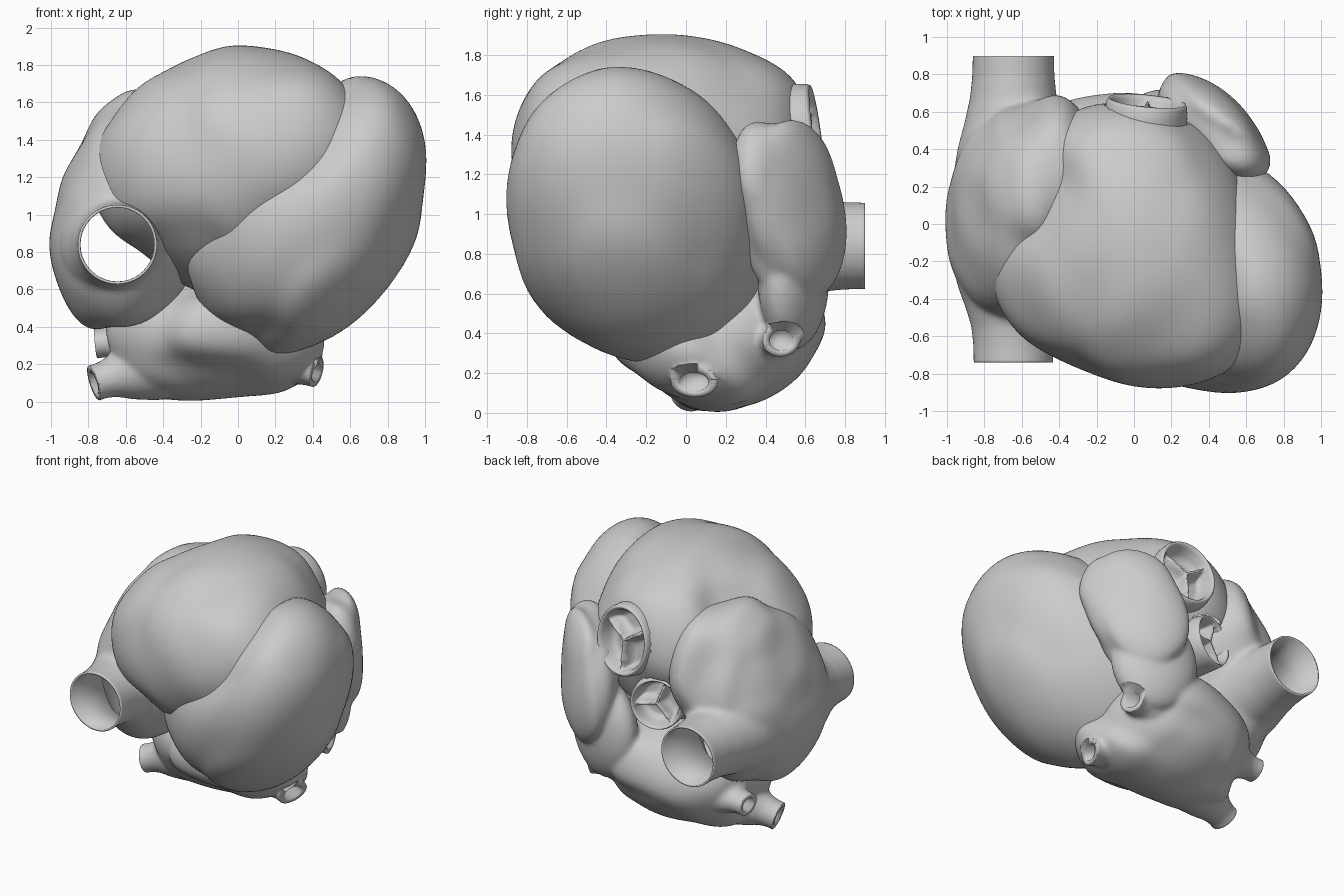
import bpy, bmesh, math
from mathutils import Vector, Matrix

if "Cube" in bpy.data.objects:
    bpy.data.objects.remove(bpy.data.objects["Cube"])


def finish(name, bm):
    me = bpy.data.meshes.new(name)
    bm.to_mesh(me)
    bm.free()
    for p in me.polygons:
        p.use_smooth = True
    ob = bpy.data.objects.new(name, me)
    bpy.context.collection.objects.link(ob)
    return ob


def chamber(name, centre, half, skew=(0, 0, 0), through=(), holes=(), s=0.05):
    """Skewed ellipsoid, gently pulled so that it passes through the given points.
    half = half extents, skew = xy, xz, yz shear terms, holes = (point, direction, radius)."""
    c = Vector(centre)
    xy, xz, yz = skew
    a = half[0]
    b, g = xy / a, xz / a
    d = math.sqrt(half[1] ** 2 - b * b)
    e = (yz - b * g) / d
    f = math.sqrt(half[2] ** 2 - g * g - e * e)
    L = Matrix(((a, 0, 0), (b, d, 0), (g, e, f)))
    inv = L.inverted()
    hints = []
    for p in through:
        v = inv @ (Vector(p) - c)
        hints.append((v.normalized(), v.length))
    bm = bmesh.new()
    bmesh.ops.create_icosphere(bm, subdivisions=6 if holes else 5, radius=1)
    for v in bm.verts:
        u = v.co.normalized()
        total, weight = 0.03, 0.03
        for h, ratio in hints:
            w = math.exp((u.dot(h) - 1) / s)
            total += w * ratio
            weight += w
        v.co = c + L @ (u * (total / weight))
    dead = set()
    for point, direction, radius in holes:
        o, n = Vector(point), Vector(direction).normalized()
        for v in bm.verts:
            q = v.co - o
            t = q.dot(n)
            if t > -0.2 and (q - n * t).length < radius:
                dead.add(v)
    if dead:
        bmesh.ops.delete(bm, geom=list(dead), context='VERTS')
    return finish(name, bm)


def tube(name, path, n=40, squash=1.0):
    """Closed solid through (x, y, z, radius) stations, facing from last to first."""
    pts = [Vector(p[:3]) for p in path]
    q = (pts[0] - pts[-1]).to_track_quat('Z', 'Y')
    bm = bmesh.new()
    rings = []
    for p, st in zip(pts, path):
        rings.append([bm.verts.new(p + q @ Vector((
            st[3] * math.cos(2 * math.pi * i / n),
            st[3] * squash * math.sin(2 * math.pi * i / n), 0))) for i in range(n)])
    for r0, r1 in zip(rings, rings[1:]):
        for i in range(n):
            j = (i + 1) % n
            bm.faces.new((r0[i], r1[i], r1[j], r0[j]))
    bm.faces.new(rings[0])
    bm.faces.new(rings[-1])
    bmesh.ops.recalc_face_normals(bm, faces=bm.faces[:])
    return finish(name, bm)


def hide(ob):
    ob.hide_render = True
    ob.hide_viewport = True
    return ob


def bore(name, tip, inward, r, depth, squash=1.0, trim=1.8):
    """Cutter: trims everything beyond the tip and drills a hole inward."""
    t, d = Vector(tip), Vector(inward).normalized()
    path = [(*(t - d * 0.1), r * trim), (*t, r * trim), (*(t + d * 0.0005), r), (*(t + d * depth), r * 0.99)]
    return hide(tube(name, path, 40, squash))


def fuse(name, parts, voxel, soften, cutters):
    """Merge solids into one smooth skin, then open the vessel ends."""
    bm = bmesh.new()
    for p in parts:
        bm.from_mesh(p.data)
        bpy.data.objects.remove(p)
    ob = finish(name, bm)
    m = ob.modifiers.new("skin", 'REMESH')
    m.mode = 'VOXEL'
    m.voxel_size = voxel
    m.use_smooth_shade = True
    m = ob.modifiers.new("soften", 'SMOOTH')
    m.factor = 0.5
    m.iterations = soften
    for c in cutters:
        m = ob.modifiers.new("opening", 'BOOLEAN')
        m.operation = 'DIFFERENCE'
        m.solver = 'EXACT'
        m.object = c
    return ob


def valve(name, centre, normal, r, turn, stretch=1.0):
    """Three hollow cusps separated by ridges, inside a rim with an outer skirt."""
    q = Vector(normal).to_track_quat('Z', 'Y')
    c = Vector(centre)
    n, m = 96, 20
    bm = bmesh.new()

    def ring(rad, depth):
        out = []
        for i in range(n):
            t = 2 * math.pi * i / n
            a = t + turn
            out.append(bm.verts.new(c + q @ Vector((
                rad * math.cos(a), stretch * rad * math.sin(a), depth(t)))))
        return out

    rings = []
    for k in range(1, m + 1):
        def cusp(t, rad=r * k / m, lift=0.02 * (k == m)):
            gap = min(rad * abs(math.sin(1.5 * t)) * 0.8, r - rad)
            x = min(1, max(0, gap - 0.01) / 0.05)
            return lift - 0.02 - 0.1 * math.sqrt(x * (2 - x))
        rings.append(ring(r * k / m, cusp))
    for scale, z in ((1.06, 0.008), (1.11, -0.01), (1.14, -0.06), (1.2, -0.3)):
        rings.append(ring(r * scale, lambda t, z=z: z))
    mid = bm.verts.new(c + q @ Vector((0, 0, -0.02)))
    for i in range(n):
        j = (i + 1) % n
        bm.faces.new((mid, rings[0][i], rings[0][j]))
        for r0, r1 in zip(rings, rings[1:]):
            bm.faces.new((r0[i], r1[i], r1[j], r0[j]))
    return finish(name, bm)


# Outflow valves at the back
PULM, PULM_N, PULM_R = (0.07, 0.65, 1.41), (0.1, 1, 0.14), 0.195
AORT, AORT_N, AORT_R = (-0.18, 0.61, 0.99), (-0.3, 1, 0.05), 0.165
valve("pulmonary_valve", PULM, PULM_N, PULM_R, 0.5, 1.15)
valve("aortic_valve", AORT, AORT_N, AORT_R, 1.2)
valve_holes = [(PULM, PULM_N, PULM_R * 1.08), (AORT, AORT_N, AORT_R * 1.08)]

# Ventricles
chamber("right_ventricle", (-0.05, -0.1, 1.22), (0.68, 0.75, 0.68), through=[
    (0.05, -0.1, 1.9), (-0.3, -0.1, 1.81), (0.4, -0.15, 1.79), (0.2, -0.45, 1.82),
    (-0.6, -0.3, 1.6), (0, 0.3, 1.81), (0.06, 0.6, 1.65), (-0.2, 0.61, 1.55),
    (0.57, -0.65, 1.64), (0.58, -0.8, 1.46), (0.4, -0.87, 1.35), (0.2, -0.85, 1.27),
    (0, -0.82, 1.18), (0.2, -0.82, 1.45), (-0.4, -0.7, 1.15), (-0.62, -0.58, 1.15),
    (-0.74, -0.42, 1.3), (-0.5, 0.1, 1.55), (-0.27, 0.6, 1.38), (0.5, 0.25, 1.5),
    (0.33, 0.54, 1.38), (-0.3, -0.55, 0.85), (0.58, -0.4, 1.71), (0.2, -0.7, 0.98),
    (0.45, -0.74, 1.12), (0.57, -0.1, 1.6), (-0.15, 0.53, 1.0), (0.07, 0.57, 1.38),
    (0.15, 0.52, 1.1), (0, 0.25, 0.7), (-0.4, 0.2, 0.9)], holes=valve_holes)
chamber("left_ventricle", (0.36, -0.27, 1.01), (0.64, 0.64, 0.73), (-0.06, 0.18, -0.05), [
    (1, -0.35, 1.2), (0.7, -0.38, 1.74), (0.91, -0.4, 1.6), (0.3, -0.25, 0.28),
    (0, -0.35, 0.4), (-0.28, -0.5, 0.72), (-0.14, -0.45, 0.54), (-0.05, -0.6, 0.56),
    (-0.22, -0.25, 0.62), (0.6, -0.3, 0.4), (0.9, -0.35, 0.75), (0.55, -0.9, 1.08),
    (0.66, -0.71, 1.63), (0.55, -0.7, 0.58), (0.6, 0.33, 1.1), (0.57, 0.2, 1.45),
    (0.3, 0.38, 0.64), (0.4, 0, 0.32), (0.35, 0.22, 0.44), (0.9, 0.05, 1.15),
    (0.7, 0.3, 1.1), (0.25, -0.86, 0.98), (0.05, -0.81, 0.93), (0.9, -0.68, 1.1),
    (0.78, -0.83, 1.1), (0, -0.74, 0.78), (0.3, -0.3, 1.5), (0.45, -0.6, 1.5),
    (0.3, -0.76, 1.25), (0.7, -0.1, 1.67)])

# Right atrium: hollow, with the two great veins opening front and back
X, Z = -0.645, 0.84
BODY = Vector((-0.62, 0.05, 1.0))
body = chamber("atrium_body", BODY, (0.37, 0.58, 0.6), through=[
    (-1, 0, 0.75), (-0.96, 0, 1.1), (-0.84, 0.05, 1.36), (-0.72, 0.2, 1.56),
    (-0.72, -0.2, 1.48), (-0.86, -0.2, 1.27), (-0.55, 0.3, 1.65), (-0.33, 0.57, 1.54),
    (-0.29, 0.62, 1.25), (-0.6, 0, 0.41), (-0.86, -0.1, 0.45), (-0.28, -0.15, 0.65),
    (-0.96, -0.25, 0.72), (-0.9, -0.36, 1.0), (-0.74, -0.42, 1.25), (-0.6, -0.38, 0.45),
    (-0.6, 0.56, 1.3), (-0.92, 0.4, 0.9), (-0.86, 0.35, 1.25), (-0.6, 0.52, 0.58),
    (-0.42, 0.55, 0.9)])
hollow = hide(body.copy())
hollow.data = body.data.copy()
hollow.name = "atrium_hollow"
bpy.context.collection.objects.link(hollow)
for v in hollow.data.vertices:
    v.co = BODY + (v.co - BODY) * 0.92
front = tube("front_vein", [(X, -0.78, Z, 0.214), (X, -0.66, Z, 0.214), (X, -0.55, Z, 0.225),
                            (X, -0.45, Z, 0.255), (X, -0.33, Z, 0.3), (X, -0.15, Z, 0.33)])
back = tube("back_vein", [(X, 0.94, Z, 0.218), (X, 0.8, Z, 0.22), (X, 0.68, Z, 0.232),
                          (X, 0.55, Z, 0.26), (X, 0.4, Z, 0.3), (X, 0.2, Z, 0.33)])
fuse("right_atrium", [body, front, back], 0.018, 12, [
    hollow,
    bore("front_opening", (X, -0.74, Z), (0, 1, 0), 0.198, 0.75),
    bore("back_opening", (X, 0.9, Z), (0, -1, 0), 0.204, 0.85)])

# Left atrium, its appendage and the joining neck
parts = [
    chamber("body", (-0.15, 0.22, 0.38), (0.53, 0.44, 0.36), through=[
        (-0.3, 0.1, 0.015), (0, 0.12, 0.03), (0.28, 0.1, 0.07), (-0.55, 0.05, 0.06),
        (-0.67, 0.25, 0.33), (0.35, 0.42, 0.4), (0, 0.69, 0.5), (-0.25, 0.68, 0.44),
        (-0.1, 0.5, 0.13), (-0.1, 0.62, 0.26), (-0.1, 0.3, 0.04), (-0.1, -0.15, 0.14),
        (0, -0.38, 0.34), (0.3, -0.2, 0.22), (-0.64, -0.1, 0.36), (0.2, 0.63, 0.6),
        (-0.1, 0.42, 0.75), (-0.5, 0.58, 0.45), (-0.57, 0.48, 0.28), (0.25, 0.5, 0.3)]),
    chamber("appendage", (0.42, 0.52, 1.04), (0.29, 0.26, 0.43), (-0.045, 0.02, -0.03), [
        (0.68, 0.3, 1.35), (0.55, 0.27, 1.42), (0.45, 0.45, 1.44), (0.5, 0.62, 1.4),
        (0.3, 0.8, 0.95), (0.5, 0.68, 0.75), (0.62, 0.56, 1.1), (0.15, 0.7, 1.1),
        (0.63, 0.36, 0.85), (0.4, 0.42, 0.6)], s=0.09),
    chamber("neck", (0.28, 0.54, 0.68), (0.29, 0.18, 0.36), (-0.02, 0, 0))]

# Four small lung veins: tip, root, radius and flattening of each stub
cutters = []
for i, (tip, root, r, sq) in enumerate([
        ((0.42, 0.04, 0.155), (0.1, 0.13, 0.24), 0.125, 0.65),
        ((0.42, 0.48, 0.365), (0.1, 0.4, 0.4), 0.1, 0.85),
        ((-0.77, 0.02, 0.1), (-0.45, 0.1, 0.2), 0.105, 0.95),
        ((-0.76, 0.36, 0.31), (-0.45, 0.34, 0.34), 0.095, 0.85)]):
    a, b = Vector(tip), Vector(root)
    path = [(*a.lerp(b, t), r * k) for t, k in
            ((-0.1, 1), (0.12, 0.97), (0.3, 1.1), (0.55, 1.5), (0.8, 1.8), (1, 2))]
    parts.append(tube("stub", path, 32, sq))
    cutters.append(bore(f"lung_vein_opening_{i + 1}", tip, b - a, r * 0.6, 0.12, sq, 2.0))
fuse("left_atrium", parts, 0.016, 7, cutters)
